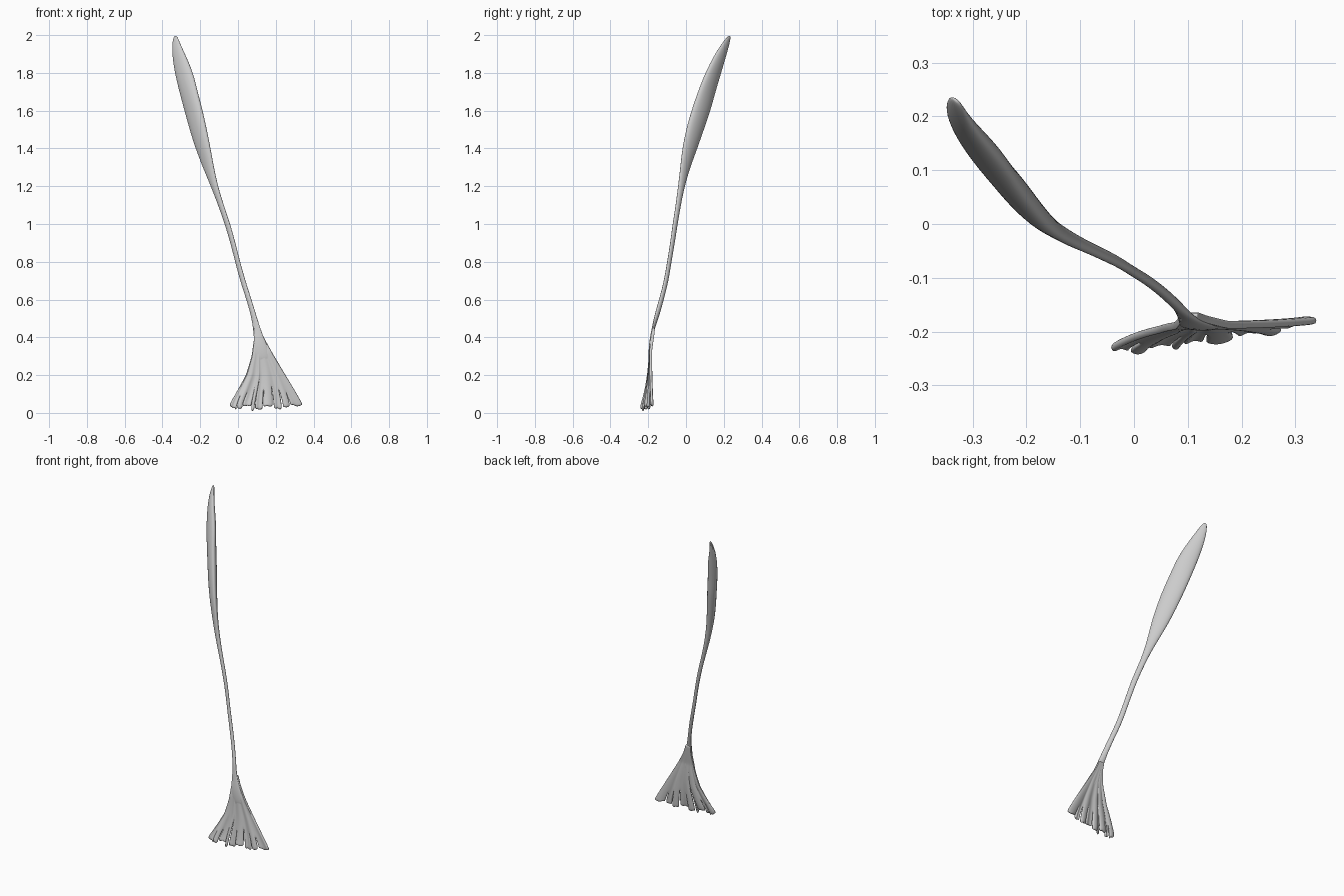
import bpy, bmesh, math, random

if "Cube" in bpy.data.objects:
    bpy.data.objects.remove(bpy.data.objects["Cube"])
random.seed(4)


def make_object(name, bm, thickness=0, levels=1):
    bmesh.ops.recalc_face_normals(bm, faces=bm.faces)
    mesh = bpy.data.meshes.new(name)
    bm.to_mesh(mesh)
    bm.free()
    ob = bpy.data.objects.new(name, mesh)
    bpy.context.collection.objects.link(ob)
    if thickness:
        s = ob.modifiers.new("thickness", "SOLIDIFY")
        s.thickness, s.offset = thickness, 0
    s = ob.modifiers.new("smooth", "SUBSURF")
    s.levels = s.render_levels = levels
    for p in mesh.polygons:
        p.use_smooth = True
    return ob


def interp(table, z):
    # linear lookup in rows sorted by rising z
    for a, b in zip(table, table[1:]):
        if z <= b[0]:
            t = max(0, (z - a[0]) / (b[0] - a[0]))
            return [p + (q - p) * t for p, q in zip(a, b)]
    return list(table[-1])


# Muscle belly and tendon: z, x left, x right, y front, y back
sections = [
    (1.998, -.340, -.322, .224, .238), (1.96, -.348, -.308, .193, .232),
    (1.9, -.350, -.280, .153, .215), (1.8, -.336, -.235, .103, .185),
    (1.7, -.311, -.213, .063, .156), (1.6, -.283, -.187, .028, .130),
    (1.5, -.256, -.165, .000, .095), (1.4, -.225, -.145, -.020, .060),
    (1.3, -.187, -.127, -.030, .022), (1.2, -.145, -.105, -.041, -.008),
    (1.1, -.106, -.075, -.054, -.028), (1.0, -.071, -.040, -.070, -.045),
    (.9, -.041, -.013, -.083, -.060), (.8, -.016, .012, -.099, -.078),
    (.7, .010, .040, -.115, -.093), (.6, .044, .072, -.142, -.118),
    (.5, .073, .102, -.172, -.145), (.4, .085, .135, -.199, -.175),
    (.33, .085, .165, -.199, -.181), (.27, .10, .17, -.195, -.186),
]
SIDES = 16
bm = bmesh.new()
rings = []
for z, x0, x1, y0, y1 in sections:
    wx, wy = (x1 - x0) / 2, (y1 - y0) / 2
    ratio = .40 if z > 1.25 else .6 if z > .45 else .22
    a = math.hypot(wx, wy) / math.sqrt(1 + ratio ** 2)
    if z < .45:
        a = wx
    b = a * ratio
    ang = math.atan2(wy, -wx) if z > .45 else math.pi
    c, s = math.cos(ang), math.sin(ang)
    ring = []
    for i in range(SIDES):
        t = 2 * math.pi * i / SIDES
        p, q = a * 1.02 * math.cos(t), b * math.sin(t)
        ring.append(bm.verts.new(((x0 + x1) / 2 + p * c - q * s,
                                  (y0 + y1) / 2 + p * s + q * c, z)))
    rings.append(ring)
for r, q in zip(rings, rings[1:]):
    for i in range(SIDES):
        j = (i + 1) % SIDES
        bm.faces.new((r[i], r[j], q[j], q[i]))
bm.faces.new(rings[0])
bm.faces.new(rings[-1])
make_object("muscle_belly_and_tendon", bm, levels=2)

# Fan-shaped root: sheet spreading downwards, split into frayed teeth
outline = [(0, -.045, .345), (.05, -.040, .338), (.1, -.012, .312), (.2, .043, .252),
           (.3, .073, .192), (.4, .086, .136), (.46, .082, .114)]
bounds = [0, .09, .17, .30, .335, .455, .60, .725, .83, 1]
starts = [1, .86, .80, .78, .66, .78, .72, .76, .82, 1]   # where each split opens
gaps = [0, .010, .012, .014, .028, .012, .022, .022, .016, 0]
tips = [-.015, -.005, .005, -.02, -.012, .004, -.008, .002, .008]
TOP, LOW, COLS, ROWS = .45, .03, 5, 26
bm = bmesh.new()
for k in range(len(bounds) - 1):
    grid = []
    for r in range(ROWS + 1):
        v = r / ROWS
        opening = [g * max(0, (v - d) / (1 - d + 1e-6)) / 2
                   for g, d in ((gaps[k], starts[k]), (gaps[k + 1], starts[k + 1]))]
        u0, u1 = bounds[k] + opening[0], bounds[k + 1] - opening[1]
        row = []
        end = max(0, (v - .87) / .13)
        for c in range(COLS + 1):
            f = c / COLS
            u = u0 + (u1 - u0) * f
            z = TOP + (LOW - TOP) * v
            _, xl, xr = interp(outline, z)
            z += end * (tips[k] + random.uniform(-.006, .006) * (r == ROWS))
            if k == 0:
                z += end * .02 * (1 - f)
            low_y = -.236 + .056 * u ** 1.3
            y = -.188 + (low_y + .188) * v ** 3
            if v < .3:
                y += (.3 - v) * .06
            y += .007 * v * v * math.sin(math.pi * f) * (-1) ** k
            row.append(bm.verts.new((xl + (xr - xl) * u, y, z)))
        grid.append(row)
    for p, q in zip(grid, grid[1:]):
        for c in range(COLS):
            bm.faces.new((p[c], p[c + 1], q[c + 1], q[c]))
bmesh.ops.remove_doubles(bm, verts=bm.verts, dist=.0004)
make_object("frayed_fan_root", bm, thickness=.014, levels=1)
